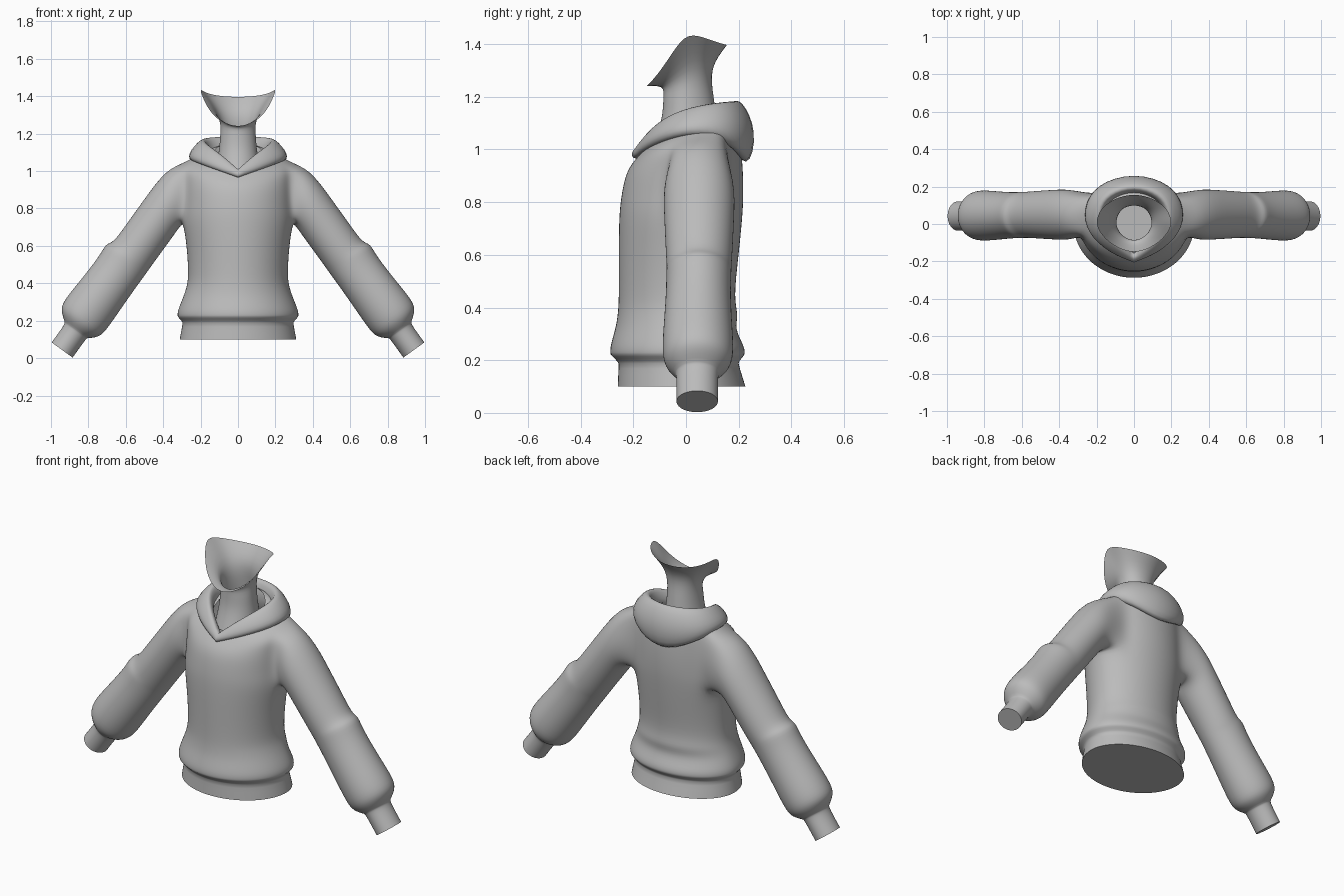
import bpy, bmesh, math
from mathutils import Vector

cube = bpy.data.objects.get("Cube")
if cube:
    bpy.data.objects.remove(cube, do_unlink=True)

grey = bpy.data.materials.new("plain_grey")
grey.use_nodes = True
GREY = (0.5, 0.5, 0.5, 1)
grey.diffuse_color = GREY
grey.node_tree.nodes["Principled BSDF"].inputs["Base Color"].default_value = GREY


def grid(bm, rows, closed=False, skip=None):
    """Loft rows of points into quads; skip(r, c) leaves holes."""
    verts = [[bm.verts.new(p) for p in row] for row in rows]
    n = len(rows[0])
    for r in range(len(rows) - 1):
        for c in range(n if closed else n - 1):
            if skip and skip(r, c):
                continue
            d = (c + 1) % n
            bm.faces.new((verts[r][c], verts[r][d], verts[r + 1][d], verts[r + 1][c]))
    return verts


def crease(bm, ring, amount, closed=False, sharp=False):
    layer = bm.edges.layers.float.get("crease_edge")
    pairs = list(zip(ring, ring[1:])) + ([(ring[-1], ring[0])] if closed else [])
    for a, b in pairs:
        e = bm.edges.get((a, b))
        if e:
            e[layer] = amount
            e.smooth = not sharp


def new_bmesh():
    bm = bmesh.new()
    bm.edges.layers.float.new("crease_edge")
    return bm


def finish(name, bm):
    """Turn the half model into a mirrored, smoothly subdivided object."""
    bmesh.ops.recalc_face_normals(bm, faces=bm.faces[:])
    for f in bm.faces:
        f.smooth = True
    mesh = bpy.data.meshes.new(name)
    bm.to_mesh(mesh)
    bm.free()
    mesh.materials.append(grey)
    ob = bpy.data.objects.new(name, mesh)
    bpy.context.collection.objects.link(ob)
    mirror = ob.modifiers.new("mirror", "MIRROR")
    mirror.use_clip = True
    sub = ob.modifiers.new("smooth", "SUBSURF")
    sub.levels = sub.render_levels = 2
    return ob


def half_ring(z, w, front, back, tilt=0, segs=12):
    """Half oval from the front centre round the left side to the back."""
    pts = []
    for i in range(segs + 1):
        a = math.pi * (i / segs - 0.5)
        y = math.sin(a) * (back if a > 0 else -front)
        x = w * math.cos(a) if 0 < i < segs else 0
        pts.append((x, y, z + tilt * y))
    return pts


# Sweater body: height, half width, front, back, tilt
body_rows = [
    (0.10, 0.315, -0.262, 0.228), (0.19, 0.298, -0.258, 0.200),
    (0.222, 0.326, -0.290, 0.225), (0.25, 0.328, -0.292, 0.226),
    (0.32, 0.298, -0.270, 0.185), (0.37, 0.280, -0.262, 0.203),
    (0.43, 0.266, -0.257, 0.182), (0.60, 0.276, -0.258, 0.202),
    (0.74, 0.298, -0.257, 0.216), (0.81, 0.292, -0.250, 0.220),
    (0.89, 0.290, -0.236, 0.220), (0.96, 0.290, -0.214, 0.214, 0.1),
    (1.03, 0.290, -0.182, 0.200, 0.3), (1.07, 0.220, -0.155, 0.180, 0.4),
    (1.08, 0.140, -0.140, 0.150, 0.5),
]
R, C, N = 8, 5, 4          # first row, first column and span of the armhole
bm = new_bmesh()
body = grid(bm, [half_ring(*r) for r in body_rows],
            skip=lambda r, c: R <= r < R + N and C <= c < C + N)
bm.faces.new(body[0])
crease(bm, body[0], 1, sharp=True)
crease(bm, body[1], 0.5)
crease(bm, body[2], 0.5)

# Sleeve: distance along arm, shear, offset across arm, radius, front, back
along = Vector((0.585, 0, -0.811))
across = Vector((0.811, 0, 0.585))
sleeve_rows = [
    (-0.49, -0.11, 0.783, 0.122, -0.090, 0.190),
    (-0.36, -0.04, 0.783, 0.123, -0.086, 0.186),
    (-0.20, 0, 0.783, 0.122, -0.080, 0.180),
    (-0.115, 0, 0.783, 0.122, -0.076, 0.175),
    (-0.08, 0, 0.796, 0.136, -0.078, 0.175),
    (0.00, 0, 0.792, 0.131, -0.078, 0.172),
    (0.15, 0, 0.794, 0.135, -0.087, 0.177),
    (0.29, 0, 0.797, 0.142, -0.095, 0.186),
    (0.345, 0, 0.795, 0.130, -0.082, 0.172),
    (0.385, 0, 0.790, 0.076, -0.042, 0.127),
    (0.40, 0, 0.788, 0.070, -0.038, 0.123),
    (0.515, 0, 0.788, 0.071, -0.038, 0.123),
]


def sleeve_ring(t, shear, offset, radius, front, back):
    pts = []
    for k in range(4 * N):
        a = math.radians(225 - 360 * k / (4 * N))
        s = math.sin(a)
        p = along * (t + shear * s) + across * (offset + radius * s)
        p.y = (front + back) / 2 + (back - front) / 2 * math.cos(a)
        pts.append(p)
    return pts


sleeve = grid(bm, [sleeve_ring(*r) for r in sleeve_rows], closed=True)
bm.faces.new(sleeve[-1])
crease(bm, sleeve[-1], 1, closed=True, sharp=True)
crease(bm, sleeve[-3], 0.5, closed=True)
crease(bm, sleeve[4], 0.3, closed=True)

# Join the sleeve to the armhole
hole = [body[R + i][C] for i in range(N)]
hole += [body[R + N][C + i] for i in range(N)]
hole += [body[R + N - i][C + N] for i in range(N)]
hole += [body[R][C + N - i] for i in range(N)]
for i in range(4 * N):
    j = (i + 1) % (4 * N)
    bm.faces.new((hole[i], hole[j], sleeve[0][j], sleeve[0][i]))
finish("sweater", bm)

# Hood: sections from front to back (inner, edge, crest, outer, bottom)
hood_sections = [
    [(0, -0.14, 0.99), (0, -0.175, 1.01), (0, -0.19, 1.005), (0, -0.207, 0.985), (0, -0.195, 0.96)],
    [(0.07, -0.10, 1.03), (0.085, -0.12, 1.085), (0.10, -0.135, 1.085), (0.13, -0.16, 1.04), (0.12, -0.15, 1.0)],
    [(0.14, -0.02, 1.06), (0.165, -0.03, 1.14), (0.19, -0.04, 1.145), (0.255, -0.055, 1.085), (0.24, -0.04, 1.045)],
    [(0.16, 0.07, 1.07), (0.185, 0.07, 1.165), (0.21, 0.075, 1.17), (0.28, 0.085, 1.095), (0.25, 0.08, 1.055)],
    [(0.12, 0.13, 1.07), (0.13, 0.15, 1.17), (0.155, 0.18, 1.18), (0.215, 0.215, 1.08), (0.19, 0.20, 0.99)],
    [(0, 0.16, 1.05), (0, 0.195, 1.175), (0, 0.225, 1.175), (0, 0.29, 1.07), (0, 0.25, 0.89)],
]


def swell(section, k=1.15):
    pts = [Vector(p) for p in section]
    mid = sum(pts, Vector()) / len(pts)
    return [mid + (p - mid) * k for p in pts]


bm = new_bmesh()
hood = grid(bm, [swell(s) for s in hood_sections], closed=True)
crease(bm, hood[0], 1, closed=True)
finish("hood", bm)

# Neck, flaring at the top into the open jaw
jaw_base = [(0, -0.088, 1.24), (0.05, -0.07, 1.25), (0.085, -0.02, 1.27), (0.095, 0.02, 1.30),
            (0.085, 0.06, 1.31), (0.05, 0.085, 1.31), (0, 0.09, 1.31)]
jaw_rim = [(0, -0.168, 1.222), (0.125, -0.11, 1.278), (0.18, -0.05, 1.37), (0.208, 0.005, 1.447),
           (0.18, 0.085, 1.418), (0.10, 0.14, 1.40), (0, 0.163, 1.395)]
bm = new_bmesh()
grid(bm, [half_ring(0.95, 0.13, -0.155, 0.14, segs=6),
          half_ring(1.03, 0.12, -0.125, 0.13, segs=6),
          half_ring(1.12, 0.104, -0.092, 0.12, segs=6),
          half_ring(1.20, 0.098, -0.09, 0.11, segs=6),
          jaw_base, jaw_rim])
finish("neck_and_jaw", bm)
